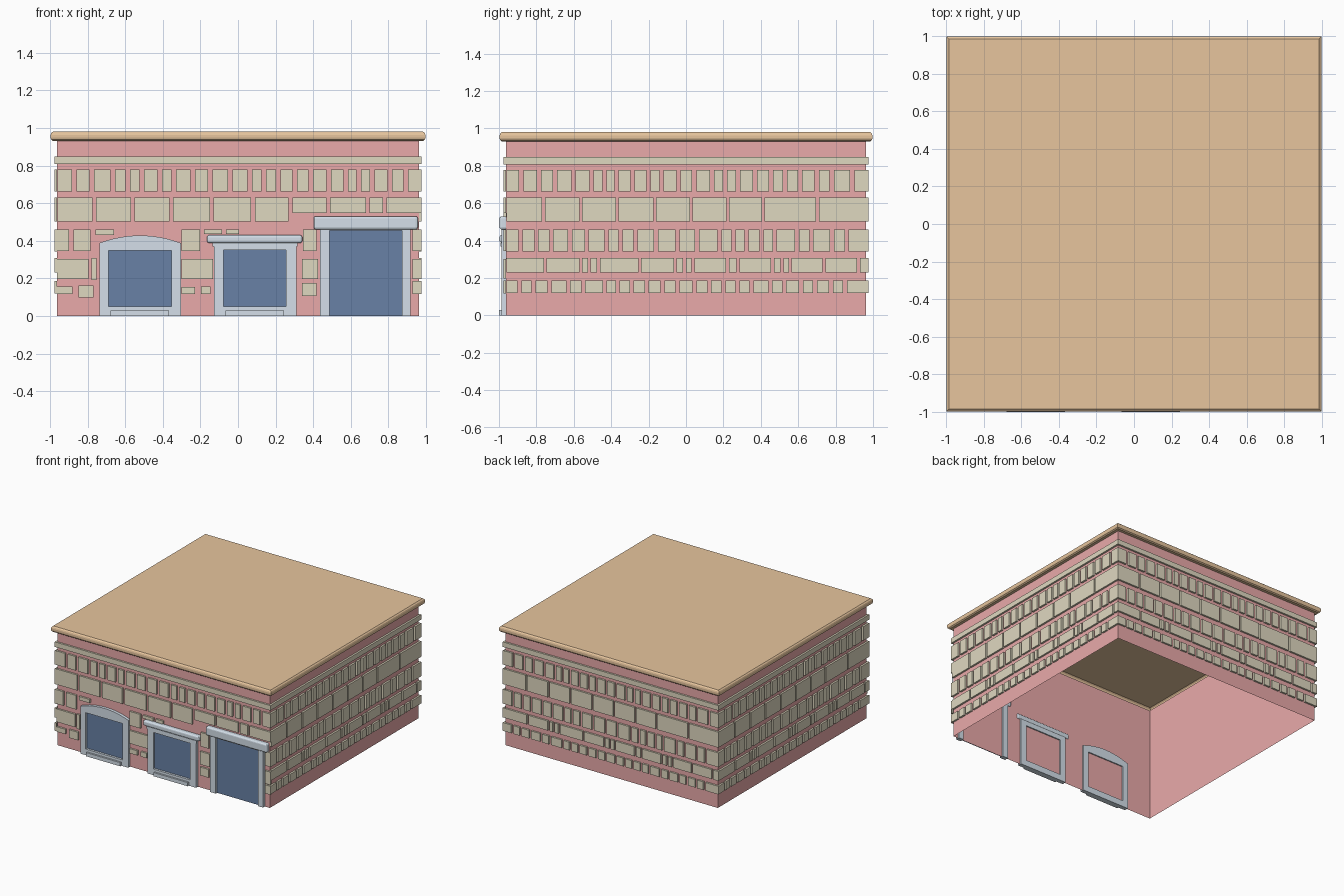
import bpy, bmesh, math
from mathutils import Matrix

if "Cube" in bpy.data.objects:
    bpy.data.objects.remove(bpy.data.objects["Cube"])

W, B = 0.962, 0.977          # wall plane, brick face


def mat(name, rgb):
    m = bpy.data.materials.new(name)
    m.diffuse_color = (*rgb, 1)
    m.use_nodes = True
    m.node_tree.nodes["Principled BSDF"].inputs["Base Color"].default_value = m.diffuse_color
    return m


PINK = mat("pink_wall", (0.82, 0.40, 0.40))
TAN = mat("tan_stone", (0.74, 0.69, 0.53))
BROWN = mat("brown_roof", (0.80, 0.56, 0.34))
TRIM = mat("pale_trim", (0.66, 0.74, 0.82))
NAVY = mat("navy_panel", (0.14, 0.22, 0.38))


def finish(name, bm, material):
    me = bpy.data.meshes.new(name)
    bm.to_mesh(me)
    bm.free()
    me.materials.append(material)
    ob = bpy.data.objects.new(name, me)
    bpy.context.collection.objects.link(ob)
    return ob


def rings(name, profile, material, cap=False):
    """Square rings of (half width, z) joined into a skin."""
    bm = bmesh.new()
    loops = [[bm.verts.new((sx * r, sy * r, z)) for sx, sy in ((-1, -1), (1, -1), (1, 1), (-1, 1))]
             for r, z in profile]
    for a, b in zip(loops, loops[1:]):
        for i in range(4):
            j = (i + 1) % 4
            bm.faces.new((a[i], a[j], b[j], b[i]))
    if cap:
        bm.faces.new(loops[-1])
    return finish(name, bm, material)


def prism(name, outline, y0, y1, material, bevel=0):
    """Front (x, z) outline extruded from y0 (front) to y1 (back)."""
    bm = bmesh.new()
    face = bm.faces.new([bm.verts.new((x, y0, z)) for x, z in outline])
    ext = bmesh.ops.extrude_face_region(bm, geom=[face], use_keep_orig=True)
    vs = [v for v in ext["geom"] if isinstance(v, bmesh.types.BMVert)]
    bmesh.ops.translate(bm, verts=vs, vec=(0, y1 - y0, 0))
    bmesh.ops.recalc_face_normals(bm, faces=bm.faces)
    ob = finish(name, bm, material)
    if bevel:
        mod = ob.modifiers.new("rounding", 'BEVEL')
        mod.width, mod.segments = bevel, 3
    return ob


def rect(x0, x1, z0, z1):
    return [(x0, z0), (x1, z0), (x1, z1), (x0, z1)]


def bricks(name, rects, turn=0):
    """Raised blocks (x0, x1, z0, z1), open at the back where they meet the wall."""
    bm = bmesh.new()
    for r in rects:
        f = [bm.verts.new((x, -B, z)) for x, z in rect(*r)]
        b = [bm.verts.new((x, -W, z)) for x, z in rect(*r)]
        bm.faces.new(f)
        for i in range(4):
            j = (i + 1) % 4
            bm.faces.new((f[j], f[i], b[i], b[j]))
    bmesh.ops.transform(bm, matrix=Matrix.Rotation(turn, 4, 'Z'), verts=bm.verts)
    return finish(name, bm, TAN)


def row(starts, gap, z0, z1, end=0.977):
    """Course of blocks from left edges in hundredths, with an even gap."""
    xs = [s / 100 for s in starts] + [end + gap]
    return [(a, b - gap, z0, z1) for a, b in zip(xs, xs[1:])]


# Walls: open shell
rings("walls", [(W, 0), (W, 0.935)], PINK)

# Roof with rounded cornice
rings("roof", [(W, 0.931), (0.985, 0.931), (0.994, 0.938), (0.997, 0.948), (0.997, 0.962),
               (0.994, 0.972), (0.985, 0.98)], BROWN, cap=True)

# Band course around the top
rings("band_course", [(W, 0.807), (B, 0.807), (B, 0.848), (W, 0.848)], TAN)

# Stone courses of the right, back and left walls
side = row([-96, -87, -77.5, -69, -59, -49.5, -42.5, -36, -27.5, -19, -12, -3, 5.5, 15, 22, 29,
            38, 46.5, 54, 62, 71, 79, 90], 0.022, 0.663, 0.778)
side += row([-96, -75.5, -55.5, -36, -16, 3.5, 23, 42, 71], 0.014, 0.503, 0.63)
side += row([-96, -87.5, -79, -71, -61, -52, -41.5, -34, -26, -15, -3.5, 7, 19, 26.5, 33.5,
             41.5, 48.5, 60.5, 68, 79, 87], 0.021, 0.343, 0.46)
side += row([-96, -74.5, -55.5, -51, -46, -24, -5, 0, 4.5, 23, 28.5, 47, 52, 56.5, 74.5, 93],
            0.015, 0.23, 0.308)
side += row([-96, -88, -80.5, -72, -62, -54, -42.5, -35.5, -28, -20, -11.5, -3.5, 5.5, 13.5, 21,
             28.5, 36, 46, 53.5, 62.5, 70, 78.5, 86], 0.02, 0.12, 0.187)
for i, n in enumerate(("right", "back", "left"), 1):
    bricks(n + "_stones", side, i * math.pi / 2)

# Stone courses of the front wall, fitted around the openings
front = row([-96, -86, -76.5, -65.5, -57.5, -50, -40.5, -33, -23, -13.5, -3, 7.5, 15, 22.5, 31.5,
             40, 49.5, 58.5, 65.5, 72.5, 82, 90.5], 0.024, 0.663, 0.778)
front += row([-96, -75.5, -55, -34.5, -13, 9], 0.02, 0.503, 0.63, 0.268)
front += row([29, 49, 70, 79], 0.018, 0.547, 0.63)
front += [(-0.962, -0.9, 0.345, 0.46), (-0.875, -0.785, 0.345, 0.46), (-0.757, -0.66, 0.43, 0.46),
          (-0.3, -0.203, 0.345, 0.46), (-0.18, -0.085, 0.435, 0.46), (-0.063, 0.005, 0.435, 0.46),
          (0.345, 0.417, 0.345, 0.46), (0.928, B, 0.345, 0.46),
          (-0.962, -0.795, 0.197, 0.303), (-0.78, -0.752, 0.19, 0.308), (-0.3, -0.133, 0.197, 0.303),
          (0.34, 0.425, 0.197, 0.303), (0.928, B, 0.197, 0.303),
          (-0.962, -0.88, 0.117, 0.157), (-0.848, -0.768, 0.097, 0.163), (-0.3, -0.23, 0.117, 0.155),
          (-0.198, -0.145, 0.117, 0.157), (0.34, 0.417, 0.107, 0.175), (0.928, B, 0.117, 0.187)]
bricks("front_stones", front)

# Openings: frame with jambs and head, recessed panel
F0, F1 = -0.986, -0.952


def opening(name, x0, x1, i0, i1, base, head, top):
    prism(name + "_frame", [(x0, 0), (i0, 0), (i0, head), (i1, head), (i1, 0), (x1, 0)] + top,
          F0, F1, TRIM)
    prism(name + "_panel", rect(i0, i1, base, head), -0.968, -0.963, NAVY)
    if base:
        prism(name + "_base", rect(i0, i1, 0, base), F0, F1, TRIM)
        mid = (i0 + i1) / 2
        prism(name + "_sill", rect(mid - 0.155, mid + 0.155, 0, 0.03), -1.0, F0, TRIM)


# Arched window: head curve from left to right shoulder
cx, half = -0.521, 0.217
arch = [(cx + half * t, 0.388 + 0.04 * (1 - t * t)) for t in [1 - k / 6 for k in range(13)]]
opening("arched_window", cx - half, cx + half, -0.69, -0.355, 0.05, 0.348, arch)

# Square window with rounded lintel
opening("square_window", -0.128, 0.31, -0.077, 0.256, 0.05, 0.35, [(0.31, 0.39), (-0.128, 0.39)])
prism("square_window_lintel", rect(-0.165, 0.342, 0.388, 0.43), -0.997, F1, TRIM, 0.012)
prism("square_window_moulding", rect(-0.135, 0.317, 0.368, 0.388), -0.991, F0, TRIM)

# Tall doorway with rounded lintel
opening("doorway", 0.437, 0.917, 0.488, 0.873, 0, 0.455, [(0.917, 0.47), (0.437, 0.47)])
prism("doorway_lintel", rect(0.403, 0.957, 0.46, 0.53), -0.997, F1, TRIM, 0.012)
